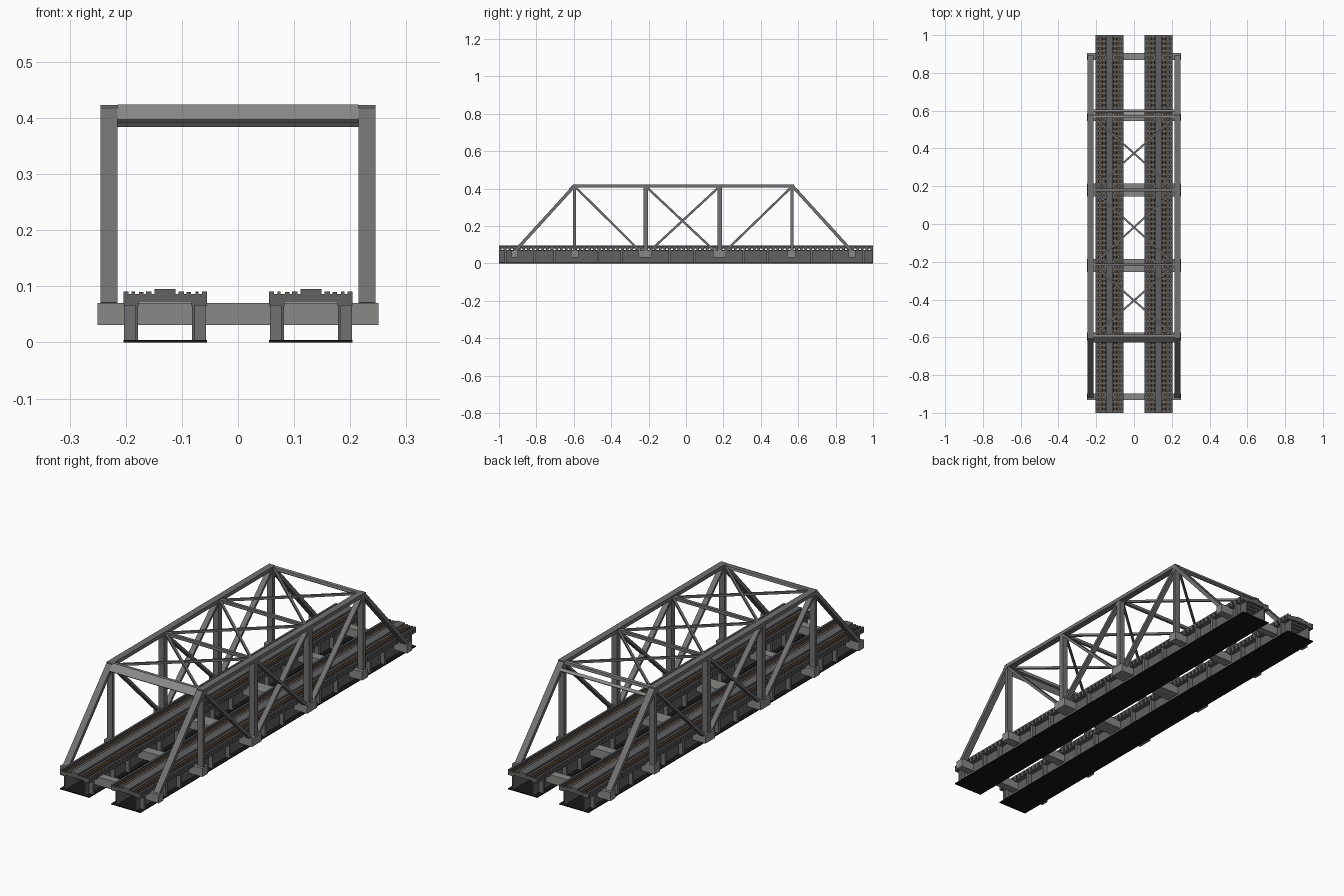
import bpy, bmesh
from mathutils import Vector, Matrix

if "Cube" in bpy.data.objects:
    bpy.data.objects.remove(bpy.data.objects["Cube"])


def material(name, r, g, b):
    m = bpy.data.materials.new(name)
    m.diffuse_color = (r, g, b, 1)
    m.use_nodes = True
    m.node_tree.nodes["Principled BSDF"].inputs["Base Color"].default_value = m.diffuse_color
    return m


LIGHT = material("light_steel", 0.25, 0.25, 0.245)
MID = material("mid_steel", 0.165, 0.165, 0.165)
DARK = material("dark_steel", 0.12, 0.12, 0.12)
BLACK = material("black_plate", 0.008, 0.008, 0.008)
RUST = material("rusty_brown", 0.16, 0.085, 0.03)


def box(bm, x0, x1, y0, y1, z0, z1):
    mat = Matrix.Translation(((x0 + x1) / 2, (y0 + y1) / 2, (z0 + z1) / 2))
    bmesh.ops.create_cube(bm, size=1, matrix=mat @ Matrix.Diagonal((x1 - x0, y1 - y0, z1 - z0, 1)))


def bar(bm, a, b, side, width, thick):
    """Box from a to b; width lies along the side vector, thick across it."""
    a, b, side = Vector(a), Vector(b), Vector(side).normalized()
    d = (b - a).normalized()
    n = d.cross(side).normalized()
    rot = Matrix((side, n, d)).transposed().to_4x4()
    if rot.determinant() < 0:
        rot = Matrix((side, -n, d)).transposed().to_4x4()
    mat = Matrix.Translation((a + b) / 2) @ rot @ Matrix.Diagonal((width, thick, (b - a).length, 1))
    bmesh.ops.create_cube(bm, size=1, matrix=mat)


def finish(bm, name, mat):
    me = bpy.data.meshes.new(name)
    bm.to_mesh(me)
    bm.free()
    ob = bpy.data.objects.new(name, me)
    me.materials.append(mat)
    bpy.context.collection.objects.link(ob)
    return ob


NODES = (-0.595, -0.215, 0.18, 0.568)      # upright positions along the span
BEAMS = ((-0.915, 0.036), (-0.595, 0.042), (-0.22, 0.07),
         (0.18, 0.07), (0.565, 0.042), (0.887, 0.036))
ENDS = (-0.915, 0.887)

# Cross beams under the deck
bm = bmesh.new()
for y, w in BEAMS:
    box(bm, -0.25, 0.25, y - w / 2, y + w / 2, 0.031, 0.07)
finish(bm, "cross_beams", LIGHT)

# Two tracks, each on a pair of girders
for cx, tag in ((-0.13, "left"), (0.13, "right")):
    # bottom plate
    bm = bmesh.new()
    box(bm, cx - 0.0745, cx + 0.0745, -1, 1, 0, 0.004)
    finish(bm, tag + "_bottom_plate", BLACK)

    # webs, top flanges and stiffeners
    bm = bmesh.new()
    stiff = bmesh.new()
    for s in (-1, 1):
        xs = sorted((cx + s * 0.048, cx + s * 0.053))
        box(bm, *xs, -1, 1, 0.004, 0.066)
        xs = sorted((cx + s * 0.046, cx + s * 0.0745))
        box(bm, *xs, -1, 1, 0.066, 0.071)
        xs = sorted((cx + s * 0.053, cx + s * 0.073))
        for (ya, wa), (yb, wb) in zip(BEAMS[:-1], BEAMS[1:]):
            for t in (1 / 3, 2 / 3):
                y = ya + (yb - ya) * t
                box(stiff, *xs, y - 0.006, y + 0.006, 0.004, 0.066)
        for y in (-0.965, 0.95):
            box(stiff, *xs, y - 0.006, y + 0.006, 0.004, 0.066)
    finish(bm, tag + "_girders", DARK)
    finish(stiff, tag + "_stiffeners", MID)

    # ties
    bm = bmesh.new()
    n = 80
    for i in range(n):
        y = -0.993 + 1.986 * i / (n - 1)
        box(bm, cx - 0.0745, cx + 0.0745, y - 0.007, y + 0.007, 0.071, 0.086)
    finish(bm, tag + "_ties", DARK)

    # rails, guard strips and centre walkway
    rails, guards = bmesh.new(), bmesh.new()
    for s in (-1, 1):
        x = cx + s * 0.042
        box(rails, x - 0.004, x + 0.004, -0.999, 0.999, 0.08, 0.09)
        for off, half in ((0.029, 0.005), (0.057, 0.003), (0.07, 0.0045)):
            x = cx + s * off
            box(guards, x - half, x + half, -1, 1, 0.084, 0.091)
    box(guards, cx - 0.0185, cx + 0.0185, -1, 1, 0.084, 0.095)
    finish(rails, tag + "_rails", RUST)
    finish(guards, tag + "_walkway_and_guards", DARK)

# Side trusses
for s, tag in ((-1, "left"), (1, "right")):
    x = s * 0.23
    X = (1, 0, 0)
    # top chord and sloping end posts
    bm = bmesh.new()
    box(bm, x - 0.015, x + 0.015, -0.605, 0.577, 0.406, 0.423)
    bar(bm, (x, -0.597, 0.414), (x, ENDS[0], 0.065), X, 0.03, 0.017)
    bar(bm, (x, 0.569, 0.414), (x, ENDS[1], 0.065), X, 0.03, 0.017)
    finish(bm, tag + "_chord_and_end_posts", MID)
    # uprights
    bm = bmesh.new()
    for y, w in zip(NODES, (0.016, 0.024, 0.024, 0.016)):
        box(bm, x - 0.014, x + 0.014, y - w / 2, y + w / 2, 0.06, 0.41)
    finish(bm, tag + "_uprights", MID)
    # diagonals
    bm = bmesh.new()
    for ya, yb in ((-0.595, -0.245), (-0.215, 0.155), (0.18, -0.195), (0.568, 0.21)):
        bar(bm, (x, ya, 0.412), (x, yb, 0.065), X, 0.024, 0.012)
    finish(bm, tag + "_diagonals", MID)

# Front portal plate, leaning with the end posts, and the back portal bars
bm = bmesh.new()
bar(bm, (-0.215, -0.611, 0.408), (0.215, -0.611, 0.408), (0, 0.68, 0.73), 0.037, 0.008)
box(bm, -0.215, 0.215, -0.598, -0.584, 0.408, 0.422)
box(bm, -0.215, 0.215, 0.56, 0.576, 0.408, 0.422)
bar(bm, (-0.215, 0.598, 0.392), (0.215, 0.598, 0.392), (0, -0.68, 0.73), 0.014, 0.008)
finish(bm, "portal_beams", LIGHT)

# Overhead struts and crossed bracing
bm = bmesh.new()
for y in NODES[1:3]:
    box(bm, -0.215, 0.215, y - 0.007, y + 0.007, 0.406, 0.42)
for ya, yb in zip(NODES[:-1], NODES[1:]):
    for s in (-1, 1):
        a, b = Vector((-0.218 * s, ya, 0.413)), Vector((0.218 * s, yb, 0.413))
        bar(bm, a, b, (0, 0, 1), 0.01, 0.01)
finish(bm, "overhead_bracing", MID)
